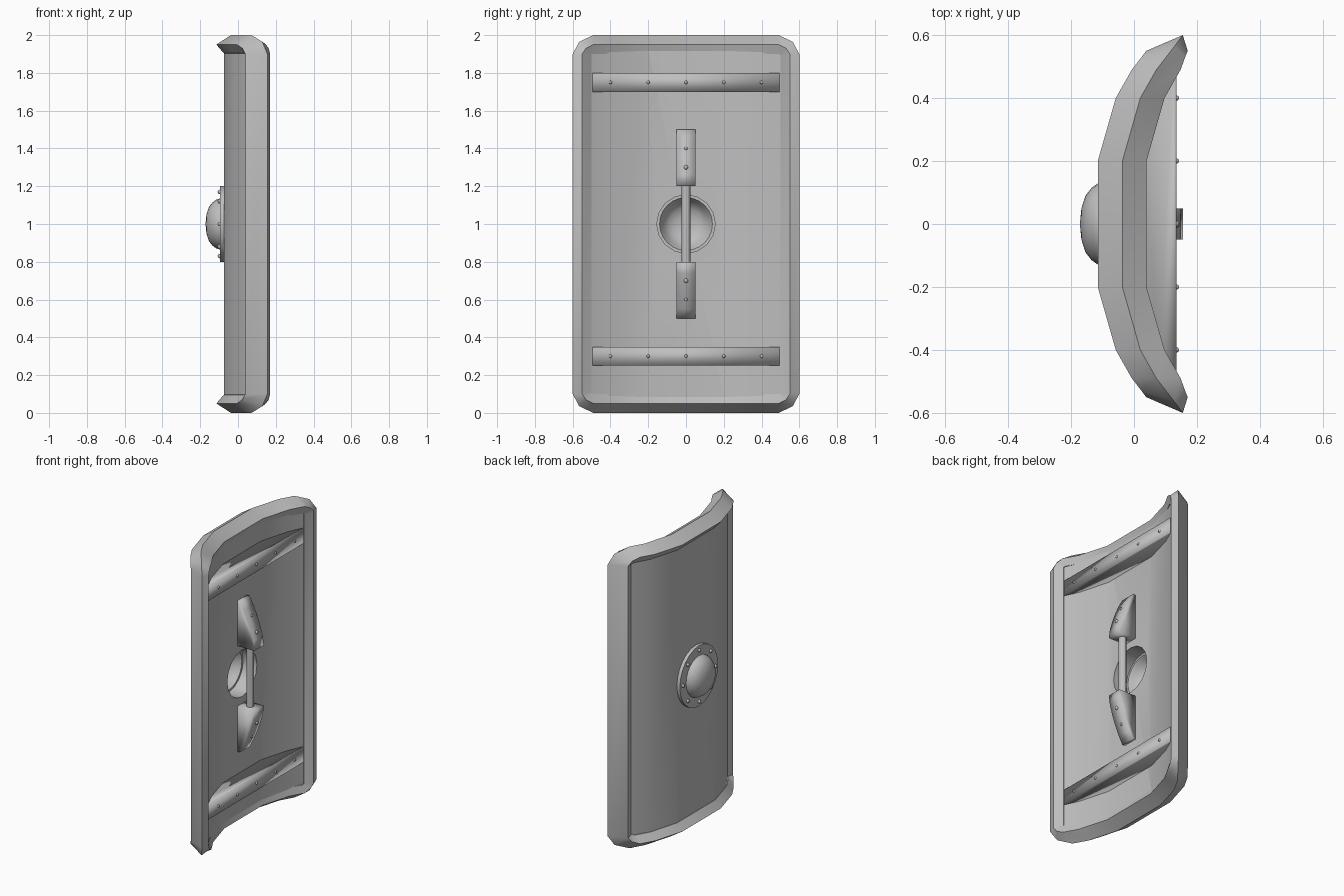
import bpy, bmesh
from math import radians, sin, cos, pi

cube = bpy.data.objects.get("Cube")
if cube:
    bpy.data.objects.remove(cube)

GREY = (0.52, 0.52, 0.52, 1)
grey = bpy.data.materials.new("plain grey")
grey.use_nodes = True
grey.diffuse_color = GREY
grey.node_tree.nodes["Principled BSDF"].inputs["Base Color"].default_value = GREY


def finish(name, bm, angle):
    bmesh.ops.recalc_face_normals(bm, faces=bm.faces)
    mesh = bpy.data.meshes.new(name)
    bm.to_mesh(mesh)
    bm.free()
    mesh.materials.append(grey)
    ob = bpy.data.objects.new(name, mesh)
    bpy.context.collection.objects.link(ob)
    bpy.ops.object.select_all(action='DESELECT')
    ob.select_set(True)
    bpy.context.view_layer.objects.active = ob
    bpy.ops.object.shade_smooth_by_angle(angle=radians(angle))
    return ob


def prism(name, points, direction, angle=30):
    """Extrude a closed outline along a direction."""
    bm = bmesh.new()
    face = bm.faces.new([bm.verts.new(p) for p in points])
    ext = bmesh.ops.extrude_face_region(bm, geom=[face], use_keep_orig=True)
    moved = [v for v in ext["geom"] if isinstance(v, bmesh.types.BMVert)]
    bmesh.ops.translate(bm, verts=moved, vec=direction)
    return finish(name, bm, angle)


def loft(name, rings, angle):
    """Join a closed loop of closed sections."""
    bm = bmesh.new()
    loops = [[bm.verts.new(p) for p in ring] for ring in rings]
    for a, b in zip(loops, loops[1:] + loops[:1]):
        for i in range(len(a)):
            j = (i + 1) % len(a)
            bm.faces.new((a[i], a[j], b[j], b[i]))
    bmesh.ops.remove_doubles(bm, verts=bm.verts, dist=0.0001)
    return finish(name, bm, angle)


def rivet(name, x, y, z, r):
    bm = bmesh.new()
    bmesh.ops.create_uvsphere(bm, u_segments=8, v_segments=6, radius=r)
    bmesh.ops.translate(bm, verts=bm.verts, vec=(x, y, z))
    finish(name, bm, 60)


def mirror_y(half):
    return [(x, -y) for x, y in reversed(half)] + half


# Thick curved board with a round opening behind the boss
back = mirror_y([(0.03, 0.2), (0.085, 0.4), (0.14, 0.52)])
front = mirror_y([(-0.073, 0.2), (-0.015, 0.4), (0.06, 0.52)])
board = prism("board", [(x, y, 0.08) for x, y in back + front[::-1]], (0, 0, 1.84))
hole = [(-0.3, 0.155 * cos(i * pi / 8), 1 + 0.155 * sin(i * pi / 8)) for i in range(16)]
cutter = prism("hole_cutter", hole, (0.5, 0, 0))
cutter.hide_render = True
mod = board.modifiers.new("opening", 'BOOLEAN')
mod.operation = 'DIFFERENCE'
mod.solver = 'EXACT'
mod.object = cutter
bpy.context.view_layer.objects.active = board
bpy.ops.object.modifier_apply(modifier=mod.name)
bpy.data.objects.remove(cutter)


# Edge rim: a faceted section swept round the chamfered outline
def curve_x(y):
    y = abs(y)
    if y <= 0.2:
        return -0.037
    if y <= 0.4:
        return -0.037 + (y - 0.2) * 0.285
    return 0.02 + (y - 0.4) * 0.567


quarter = [(0.2, 0.95, 0, 1), (0.4, 0.95, 0, 1), (0.49, 0.95, 0, 1),
           (0.53, 0.93, 0.7, 0.7), (0.55, 0.9, 1, 0)]
top = [(-y, z, -ny, nz) for y, z, ny, nz in reversed(quarter)] + quarter
path = top + [(y, -z, ny, -nz) for y, z, ny, nz in reversed(top)]
section = [(-0.078, 0), (0, 0.05), (0.077, 0), (0.062, -0.05), (-0.038, -0.046)]
rings = []
for y, z, ny, nz in path:
    side = abs(ny)
    rings.append([(curve_x(y) + d * (1 - 0.15 * side) + o * side * (1 if o > 0 else 0.5),
                   y + o * ny, 1 + z + o * nz) for d, o in section])
loft("rim", rings, 30)

# Domed boss with its flange, turned around the x axis
profile = [(0.14, -0.07), (0.2, -0.07), (0.2, -0.095), (0.135, -0.095),
           (0.13, -0.113), (0.115, -0.135), (0.09, -0.154), (0.05, -0.167),
           (0, -0.172), (0, -0.16), (0.05, -0.155), (0.085, -0.142),
           (0.11, -0.122), (0.125, -0.095)]
steps = 24
loft("boss", [[(x, r * cos(2 * pi * i / steps), 1 + r * sin(2 * pi * i / steps))
               for r, x in profile] for i in range(steps)], 40)
for i in range(8):
    a = i * pi / 4
    rivet("boss_rivet", -0.096, 0.17 * cos(a), 1 + 0.17 * sin(a), 0.012)

# Cross battens: flat behind, curved against the board, softly shaded
inner = mirror_y([(0.025, 0.2), (0.08, 0.4), (0.121, 0.495)])
for name, z in (("lower_batten", 0.25), ("upper_batten", 1.7)):
    outline = inner + [(0.135, 0.495), (0.135, -0.495)]
    prism(name, [(x, y, z) for x, y in outline], (0, 0, 0.1), 180)
    for i in range(-2, 3):
        rivet(name + "_rivet", 0.134, i * 0.2, z + 0.05, 0.009)

# Grip brackets, mirrored above and below the boss
bracket = [(0.025, 0.2), (0.155, 0.2), (0.147, 0.26), (0.13, 0.32),
           (0.105, 0.39), (0.078, 0.45), (0.05, 0.5), (0.025, 0.5)]
for name, s in (("upper", 1), ("lower", -1)):
    prism(name + "_grip_bracket", [(x, -0.05, 1 + s * z) for x, z in bracket],
          (0, 0.1, 0), 180)
    rivet(name + "_bracket_rivet", 0.135, 0, 1 + s * 0.3, 0.012)
    rivet(name + "_bracket_rivet", 0.1, 0, 1 + s * 0.4, 0.009)

# Grip bar
bar = [(0.09 + 0.024 * cos(i * pi / 6), 0.024 * sin(i * pi / 6), 0.78) for i in range(12)]
prism("grip_bar", bar, (0, 0, 0.44))
